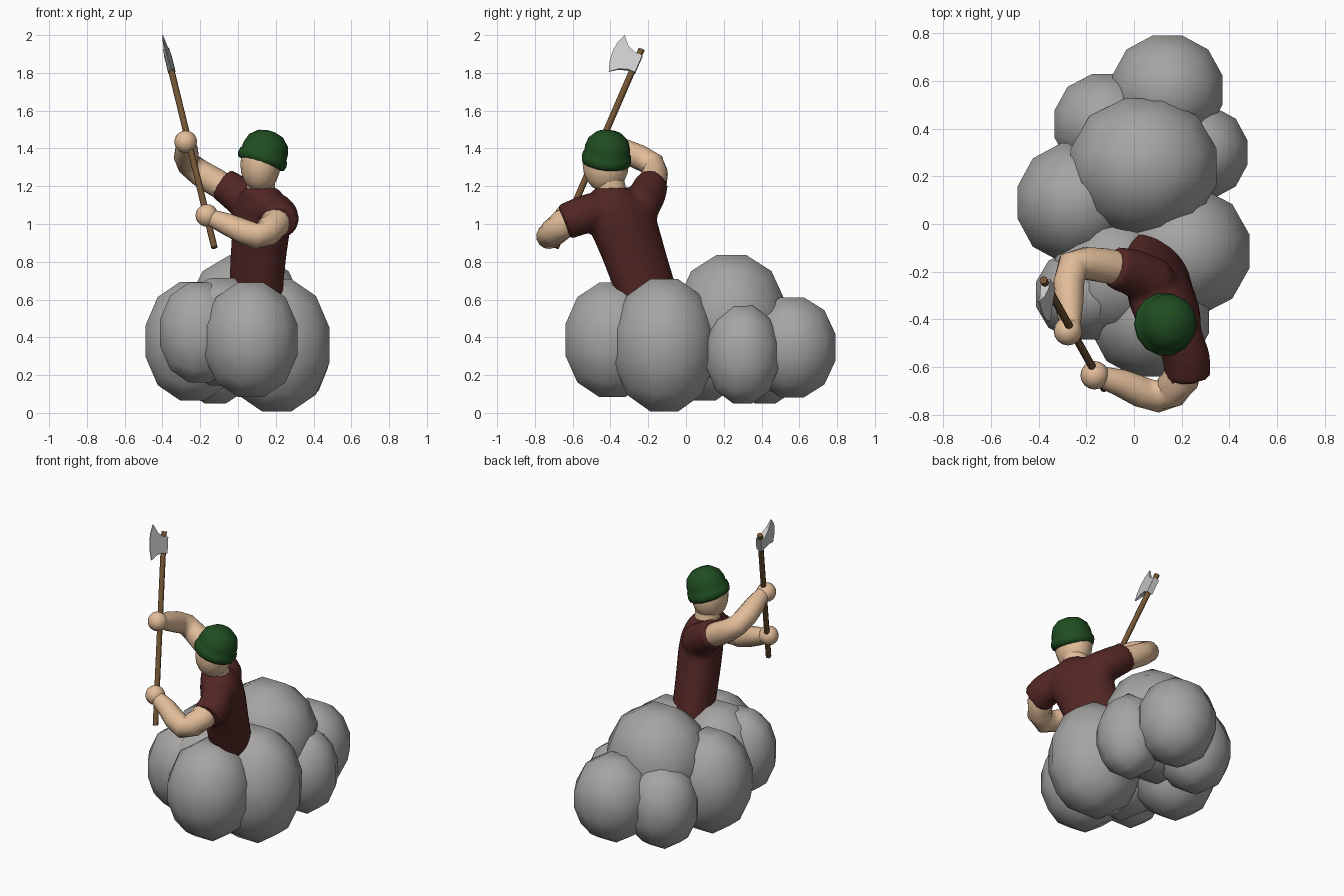
import bpy, bmesh, math
from mathutils import Vector, Matrix

if "Cube" in bpy.data.objects:
    bpy.data.objects.remove(bpy.data.objects["Cube"])


def material(name, rgb):
    m = bpy.data.materials.new(name)
    m.diffuse_color = (*rgb, 1)
    m.use_nodes = True
    m.node_tree.nodes["Principled BSDF"].inputs["Base Color"].default_value = m.diffuse_color
    return m


SKIN = material("skin", (0.76, 0.51, 0.32))
SHIRT = material("dark_red_cloth", (0.085, 0.02, 0.018))
GREEN = material("green_wool", (0.014, 0.075, 0.015))
WOOD = material("brown_wood", (0.17, 0.09, 0.035))
STEEL = material("steel", (0.55, 0.55, 0.57))
GREY = material("cloud_grey", (0.38, 0.375, 0.37))


def finish(name, bm, mat=None, smooth=True):
    bmesh.ops.recalc_face_normals(bm, faces=bm.faces)
    me = bpy.data.meshes.new(name)
    bm.to_mesh(me)
    bm.free()
    ob = bpy.data.objects.new(name, me)
    bpy.context.collection.objects.link(ob)
    if mat:
        me.materials.append(mat)
    for p in me.polygons:
        # end caps stay flat
        p.use_smooth = smooth and len(p.vertices) < 5
    return ob


def loft(name, rings, mat, smooth=True):
    bm = bmesh.new()
    rows = [[bm.verts.new(p) for p in r] for r in rings]
    n = len(rows[0])
    for a, b in zip(rows, rows[1:]):
        for i in range(n):
            j = (i + 1) % n
            bm.faces.new((a[i], a[j], b[j], b[i]))
    bm.faces.new(rows[0])
    bm.faces.new(rows[-1])
    return finish(name, bm, mat, smooth)


def ellipse(c, u, v, n):
    return [Vector(c) + u * math.cos(2 * math.pi * i / n) + v * math.sin(2 * math.pi * i / n)
            for i in range(n)]


def tube(name, pts, radii, mat, n=14, ref=(0.3, 0.2, 1)):
    P = [Vector(p) for p in pts]
    rings = []
    for i, (p, r) in enumerate(zip(P, radii)):
        t = (P[min(i + 1, len(P) - 1)] - P[max(i - 1, 0)]).normalized()
        u = t.cross(Vector(ref)).normalized()
        rings.append(ellipse(p, u * r, t.cross(u) * r, n))
    return loft(name, rings, mat)


def ball(name, c, r, mat):
    bm = bmesh.new()
    bmesh.ops.create_uvsphere(bm, u_segments=16, v_segments=10, radius=1)
    bmesh.ops.transform(bm, matrix=Matrix.Translation(c) @ Matrix.Diagonal((*r, 1)), verts=bm.verts)
    return finish(name, bm, mat)


def puff(name, c, r):
    # low-poly sphere made from a 3x3-per-side cube, scaled to fill its extents
    bm = bmesh.new()
    bmesh.ops.create_cube(bm, size=2)
    bmesh.ops.subdivide_edges(bm, edges=bm.edges[:], cuts=2, use_grid_fill=True)
    for v in bm.verts:
        q = Vector([math.tan(math.copysign(math.pi / 12, k)) if abs(k) < 0.9 else k for k in v.co])
        q = q.normalized() / 0.938
        v.co = Vector(c) + Vector([q[i] * r[i] for i in range(3)])
    return finish(name, bm, GREY)


# Cloud puffs: centre, radii
puffs = [
    ((0.04, 0.24, 0.50), (0.307, 0.287, 0.338)),
    ((0.14, 0.562, 0.347), (0.232, 0.23, 0.266)),
    ((-0.12, 0.42, 0.31), (0.215, 0.21, 0.26)),
    ((-0.24, 0.09, 0.38), (0.25, 0.25, 0.315)),
    ((0.285, 0.30, 0.31), (0.192, 0.192, 0.26)),
    ((0.205, -0.115, 0.358), (0.28, 0.268, 0.353)),
    ((0.068, -0.39, 0.387), (0.248, 0.25, 0.305)),
    ((-0.205, -0.295, 0.425), (0.208, 0.19, 0.265)),
    ((-0.08, -0.22, 0.43), (0.255, 0.255, 0.285)),
]
for i, (c, r) in enumerate(puffs):
    puff(f"cloud_puff_{i + 1}", c, r)

# Torso: leaning stack of ellipses along the shoulder line
S = Vector((0.5, -0.86, 0)).normalized()
F = Vector((0.86, 0.5, 0)).normalized()
T = [((0.09, -0.17, 0.52), 0.175, 0.128), ((0.095, -0.213, 0.65), 0.178, 0.13),
     ((0.108, -0.275, 0.83), 0.188, 0.133), ((0.125, -0.333, 0.99), 0.203, 0.136),
     ((0.13, -0.36, 1.08), 0.205, 0.13), ((0.125, -0.375, 1.14), 0.175, 0.113),
     ((0.12, -0.39, 1.175), 0.105, 0.10), ((0.12, -0.395, 1.193), 0.088, 0.088)]
torso = loft("shirt", [ellipse(c, S * a, F * b, 20) for c, a, b in T], SHIRT)

# Sleeves, fused with the torso into one soft shirt
s1 = tube("raised_sleeve", [(0.13, -0.31, 1.05), (0.07, -0.24, 1.10), (0.0, -0.205, 1.155), (-0.085, -0.18, 1.215)],
          [0.09, 0.11, 0.10, 0.09], SHIRT)
s2 = tube("lower_sleeve", [(0.16, -0.41, 1.085), (0.195, -0.49, 1.07), (0.22, -0.56, 1.042), (0.226, -0.645, 1.01)],
          [0.08, 0.10, 0.102, 0.098], SHIRT)
for o in (s1, s2, torso):
    o.select_set(True)
bpy.context.view_layer.objects.active = torso
bpy.ops.object.join()
rm = torso.modifiers.new("fuse", "REMESH")
rm.mode, rm.voxel_size, rm.use_smooth_shade = "VOXEL", 0.016, True
sm = torso.modifiers.new("soften", "SMOOTH")
sm.factor, sm.iterations = 0.5, 8

# Arms and hands
tube("raised_arm", [(0.0, -0.20, 1.15), (-0.12, -0.175, 1.222), (-0.20, -0.165, 1.27), (-0.258, -0.175, 1.315),
                    (-0.274, -0.25, 1.355), (-0.272, -0.34, 1.395), (-0.267, -0.44, 1.435)],
     [0.07, 0.074, 0.07, 0.066, 0.066, 0.06, 0.042], SKIN)
tube("lower_arm", [(0.215, -0.56, 1.05), (0.195, -0.65, 1.0), (0.155, -0.70, 0.957), (0.10, -0.725, 0.935),
                   (0.03, -0.705, 0.96), (-0.06, -0.665, 1.0), (-0.16, -0.635, 1.04)],
     [0.07, 0.08, 0.076, 0.068, 0.066, 0.058, 0.042], SKIN)
ball("raised_hand", (-0.277, -0.45, 1.435), (0.06,) * 3, SKIN)
ball("lower_hand", (-0.165, -0.635, 1.045), (0.06,) * 3, SKIN)

# Neck and head
tube("neck", [(0.12, -0.385, 1.13), (0.12, -0.40, 1.20), (0.12, -0.415, 1.28)], [0.08, 0.078, 0.078],
     SKIN, ref=(1, 0, 0))
ball("head", (0.118, -0.425, 1.315), (0.106, 0.122, 0.147), SKIN)

# Knitted hat: turned profile, tilted back
up = Vector((0.31, 0.1, 0.95)).normalized()
hu = up.cross(Vector((0, 1, 0))).normalized()
hv = up.cross(hu)
base = Vector((0.12, -0.424, 1.316))
prof = [(0.112, 0), (0.128, 0.006), (0.134, 0.028), (0.131, 0.05), (0.124, 0.06), (0.122, 0.09),
        (0.107, 0.135), (0.07, 0.17), (0.025, 0.183)]
loft("hat", [ellipse(base + up * h, hu * r, hv * r, 14) for r, h in prof], GREEN)

# Axe handle
A, B = Vector((-0.125, -0.69, 0.875)), Vector((-0.38, -0.235, 1.925))
tube("axe_handle", [A, B], [0.017, 0.017], WOOD, n=8, ref=(1, 0, 0))

# Axe head: outline (outward, along handle, half thickness)
d = (B - A).normalized()
out = Vector((-0.1, -0.93, 0.36))
out = (out - d * out.dot(d)).normalized()
side = d.cross(out)
P = A + d * ((B - A).length * 0.93)
outline = [(-0.018, -0.05, 0.02), (0.025, -0.05, 0.018), (0.07, -0.065, 0.011), (0.113, -0.098, 0.003),
           (0.132, -0.04, 0.002), (0.138, 0.02, 0.002), (0.132, 0.07, 0.002), (0.112, 0.118, 0.003),
           (0.07, 0.07, 0.011), (0.025, 0.05, 0.018), (-0.018, 0.05, 0.02)]
loft("axe_head", [[P + out * u + d * v + side * t * s for u, v, t in outline] for s in (-1, 1)], STEEL, False)
